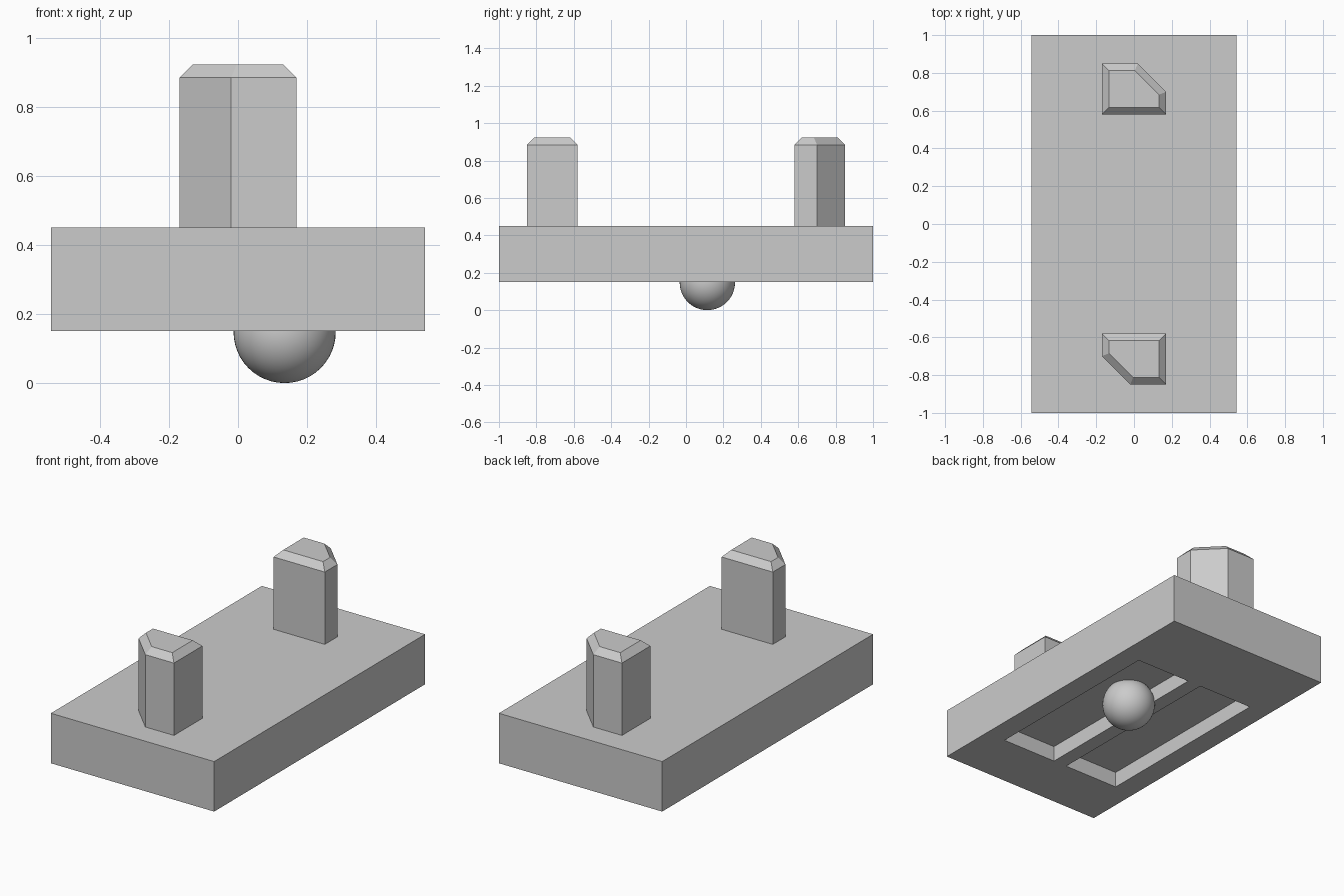
import bpy
import bmesh
import math
from mathutils import Matrix

default = bpy.data.objects.get("Cube")
if default:
    bpy.data.objects.remove(default, do_unlink=True)

# One plain grey for the whole model
grey = bpy.data.materials.new("plain_grey")
grey.use_nodes = True
colour = (0.6, 0.6, 0.6, 1.0)
grey.diffuse_color = colour
grey.node_tree.nodes["Principled BSDF"].inputs["Base Color"].default_value = colour


def finish(bm, name):
    """Turn a bmesh into a named grey object."""
    bmesh.ops.recalc_face_normals(bm, faces=bm.faces)
    mesh = bpy.data.meshes.new(name)
    bm.to_mesh(mesh)
    bm.free()
    mesh.materials.append(grey)
    obj = bpy.data.objects.new(name, mesh)
    bpy.context.collection.objects.link(obj)
    return obj


def box(name, low, high):
    """Box between two opposite corners."""
    bm = bmesh.new()
    size = [h - l for l, h in zip(low, high)]
    centre = [(h + l) / 2 for l, h in zip(low, high)]
    matrix = Matrix.Translation(centre) @ Matrix.Diagonal((*size, 1))
    bmesh.ops.create_cube(bm, size=1, matrix=matrix)
    return finish(bm, name)


def post(name, turn):
    """Five-sided post with one cut corner and a chamfered top."""
    outline = [(-0.17, 0.58), (0.17, 0.58), (0.17, 0.70), (0.02, 0.85), (-0.17, 0.85)]
    bm = bmesh.new()
    base = bm.faces.new([bm.verts.new((x, y, BASE_TOP)) for x, y in outline])
    result = bmesh.ops.extrude_face_region(bm, geom=[base], use_keep_orig=True)
    top_verts = [g for g in result["geom"] if isinstance(g, bmesh.types.BMVert)]
    bmesh.ops.translate(bm, verts=top_verts, vec=(0, 0, SHOULDER - BASE_TOP))
    bmesh.ops.recalc_face_normals(bm, faces=bm.faces)
    top = max(bm.faces, key=lambda f: f.calc_center_median().z)
    bmesh.ops.inset_region(bm, faces=[top], thickness=CHAMFER, depth=CHAMFER,
                           use_even_offset=True, use_boundary=True)
    bmesh.ops.rotate(bm, verts=bm.verts, cent=(0, 0, 0),
                     matrix=Matrix.Rotation(turn, 3, "Z"))
    return finish(bm, name)


BASE_BOTTOM, BASE_TOP = 0.15, 0.45
SHOULDER, CHAMFER = 0.884, 0.038

# Base slab with two long pockets sunk into its underside
slab = box("base_slab", (-0.542, -1, BASE_BOTTOM), (0.542, 1, BASE_TOP))
for side in (-1, 1):
    x_low, x_high = sorted((side * 0.045, side * 0.41))
    cutter = box("pocket_cutter", (x_low, -0.65, 0), (x_high, 0.53, BASE_BOTTOM + 0.094))
    cutter.hide_render = True
    cut = slab.modifiers.new("pocket", "BOOLEAN")
    cut.operation = "DIFFERENCE"
    cut.solver = "EXACT"
    cut.object = cutter
    bpy.context.view_layer.objects.active = slab
    bpy.ops.object.modifier_apply(modifier=cut.name)
    bpy.data.objects.remove(cutter, do_unlink=True)

# Two posts, each the other turned half way round
post("back_post", 0)
post("front_post", math.pi)

# Round ball under the slab
bm = bmesh.new()
bmesh.ops.create_uvsphere(bm, u_segments=48, v_segments=24, radius=0.148,
                          matrix=Matrix.Translation((0.135, 0.114, 0.148)))
ball = finish(bm, "underside_ball")
for face in ball.data.polygons:
    face.use_smooth = True
